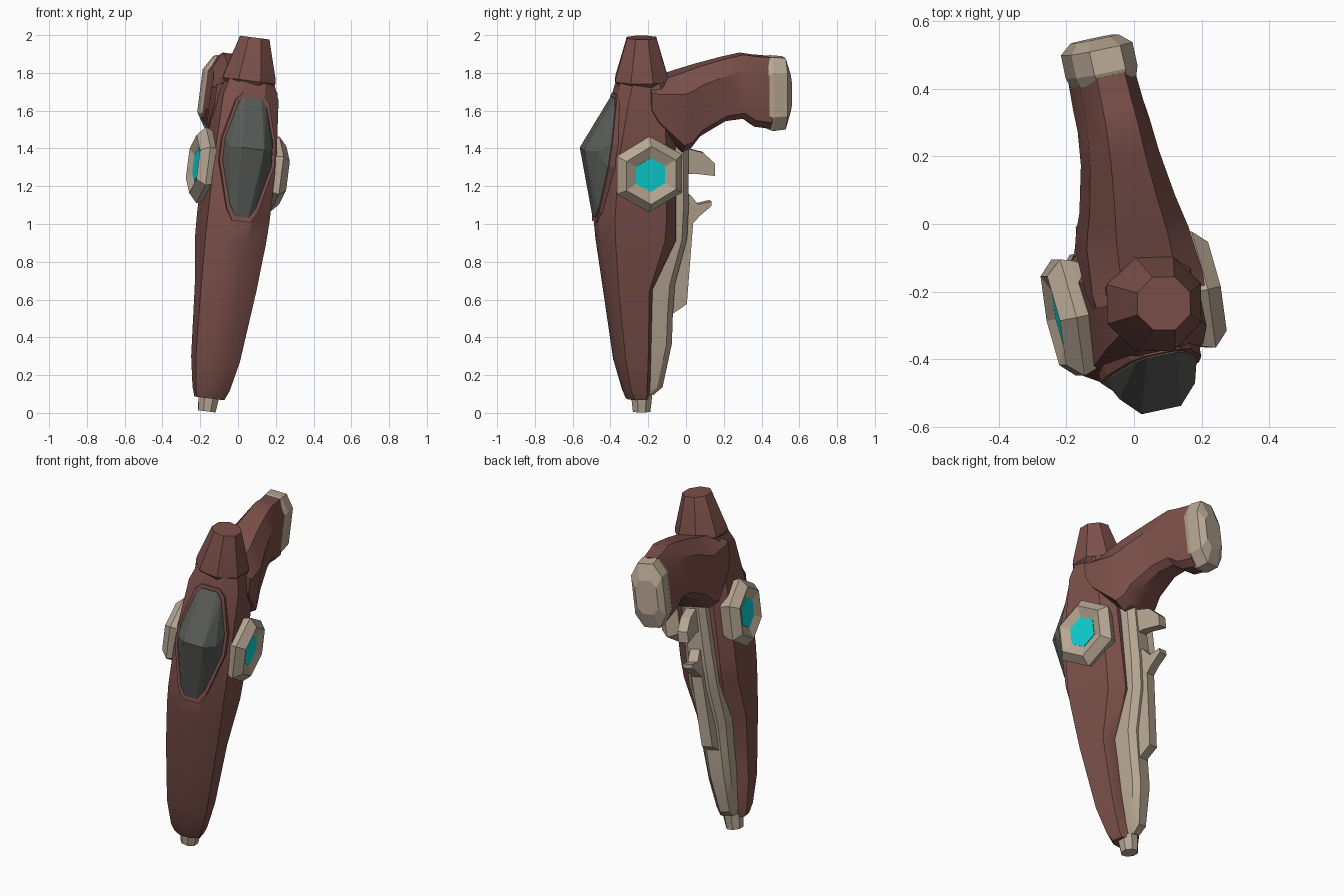
import bpy, bmesh, math
from mathutils import Matrix, Vector

# Whole model leans to the right and is turned slightly about its own axis
POSE = (Matrix.Translation((-0.165, -0.235, 0.008))
        @ Matrix.Rotation(math.radians(7.3), 4, 'Y')
        @ Matrix.Rotation(math.radians(12), 4, 'Z'))


def material(name, rgb):
    m = bpy.data.materials.new(name)
    m.diffuse_color = (*rgb, 1)
    return m


BROWN = material("red_brown", (0.20, 0.08, 0.068))
BEIGE = material("beige", (0.48, 0.39, 0.295))
GREY = material("dark_grey", (0.098, 0.104, 0.094))
CYAN = material("cyan", (0.004, 0.66, 0.66))


def finish(name, bm, mat, angle=28):
    bmesh.ops.recalc_face_normals(bm, faces=bm.faces)
    me = bpy.data.meshes.new(name)
    bm.to_mesh(me)
    bm.free()
    me.materials.append(mat)
    me.shade_smooth()
    me.set_sharp_from_angle(angle=math.radians(angle))
    ob = bpy.data.objects.new(name, me)
    ob.matrix_world = POSE
    bpy.context.collection.objects.link(ob)
    return ob


def loft(name, rings, mat, angle=28):
    bm = bmesh.new()
    vs = [[bm.verts.new(p) for p in r] for r in rings]
    n = len(vs[0])
    for a, b in zip(vs, vs[1:]):
        for i in range(n):
            j = (i + 1) % n
            bm.faces.new((a[i], a[j], b[j], b[i]))
    bm.faces.new(vs[0])
    bm.faces.new(vs[-1])
    return finish(name, bm, mat, angle)


def hull(name, pts, mat):
    bm = bmesh.new()
    for p in pts:
        bm.verts.new(p)
    bmesh.ops.convex_hull(bm, input=bm.verts)
    bmesh.ops.dissolve_limit(bm, angle_limit=0.03, verts=bm.verts, edges=bm.edges)
    return finish(name, bm, mat, 10)


def mirrored(half):
    """Close a half outline by mirroring it across x = 0."""
    return half + [(-p[0], *p[1:]) for p in reversed(half)]


def polygon(n, r, z, turn=0.0):
    return [(r * math.cos(turn + i * math.tau / n),
             r * math.sin(turn + i * math.tau / n), z) for i in range(n)]


def side_plate(name, outline, hw, mat):
    """Extrude a (back, up) outline across the width."""
    return loft(name, [[(s * hw, y, z) for y, z in outline] for s in (-1, 1)], mat)


# Main body: z, half width, front half width, front, front corner, back corner, back, back half width
body_rows = [
    (0.07, 0.075, 0.030, -0.08, -0.050, 0.01, 0.030, 0.04),
    (0.12, 0.092, 0.035, -0.10, -0.075, 0.01, 0.035, 0.05),
    (0.28, 0.120, 0.045, -0.145, -0.11, 0.01, 0.035, 0.07),
    (0.66, 0.150, 0.050, -0.20, -0.155, 0.01, 0.040, 0.09),
    (0.92, 0.165, 0.055, -0.238, -0.175, 0.09, 0.165, 0.10),
    (1.04, 0.168, 0.055, -0.25, -0.180, 0.10, 0.165, 0.10),
    (1.36, 0.168, 0.120, -0.195, -0.160, 0.10, 0.165, 0.10),
    (1.68, 0.150, 0.065, -0.148, -0.100, 0.09, 0.150, 0.09),
    (1.77, 0.120, 0.060, -0.125, -0.070, 0.07, 0.130, 0.07)]
loft("main_body", [mirrored([(fw, f, z), (hw, fc, z), (hw, bc, z), (bw, b, z)])
                   for z, hw, fw, f, fc, bc, b, bw in body_rows], BROWN)

# Tapered top collar and bottom tip
loft("top_collar", [polygon(8, r, z, 0.2) for z, r in
                    ((1.74, 0.13), (1.765, 0.152), (1.79, 0.148), (1.97, 0.092), (1.995, 0.085))], BROWN)
loft("bottom_tip", [polygon(8, r, z, 0.2) for z, r in
                    ((0.0, 0.05), (0.05, 0.056), (0.09, 0.06))], BEIGE)


# Front lens and its rim, both lying on a sloping plane
def on_slope(half, off):
    return [(s * u, -0.255 + 0.16 * (z - 1.04) + off, z) for u, z in half for s in (-1, 1)]


rim = [(0.05, 1.02), (0.085, 1.08), (0.15, 1.33), (0.145, 1.45), (0.09, 1.66), (0.055, 1.70)]
lens = [(0.035, 1.045), (0.07, 1.10), (0.133, 1.33), (0.13, 1.45), (0.075, 1.645), (0.045, 1.68)]
hull("lens_rim", on_slope(rim, 0) + on_slope(rim, 0.06), BROWN)
ridge = [(s * u, y, 1.41) for u, y in ((0.06, -0.322), (0.115, -0.265)) for s in (-1, 1)]
hull("front_lens", on_slope(lens, -0.005) + on_slope(lens, 0.02) + ridge, GREY)

# Hexagonal side discs with a recessed glowing centre
for side, s in (("right", 1), ("left", -1)):
    def hexes(rows):
        return [[(s * u, r * math.sin(i * math.tau / 6), 1.29 + r * math.cos(i * math.tau / 6))
                 for i in range(6)] for u, r in rows]
    loft(side + "_disc", hexes(((0.13, 0.17), (0.165, 0.19), (0.20, 0.203), (0.245, 0.155),
                                (0.222, 0.09))), BEIGE, 15)
    loft(side + "_disc_light", hexes(((0.220, 0.091), (0.226, 0.091))), CYAN)

# Rear grip: back, half width, bottom, top
grip_rows = [
    (0.02, 0.165, 1.62, 1.755), (0.06, 0.168, 1.54, 1.768), (0.20, 0.155, 1.39, 1.81),
    (0.25, 0.143, 1.41, 1.825), (0.30, 0.130, 1.47, 1.84), (0.44, 0.105, 1.545, 1.875),
    (0.54, 0.095, 1.555, 1.895), (0.60, 0.090, 1.51, 1.885), (0.69, 0.085, 1.495, 1.875)]
loft("rear_grip", [mirrored([(0.5 * hw, y, t), (hw, y, t - 0.25 * (t - b)),
                             (hw, y, b + 0.1 * (t - b)), (0.6 * hw, y, b)])
                   for y, hw, b, t in grip_rows], BROWN)

# Octagonal cap on the end of the grip
loft("grip_cap", [mirrored([(0.5 * hw, y, 1.68 + h), (hw, y, 1.68 + 0.6 * h),
                            (hw, y, 1.68 - 0.6 * h), (0.5 * hw, y, 1.68 - h)])
                  for y, hw, h in ((0.67, 0.085, 0.185), (0.70, 0.094, 0.197),
                                   (0.77, 0.094, 0.19), (0.80, 0.065, 0.10))], BEIGE, 15)

# Back spine: z, half width, back
spine_rows = [(0.09, 0.04, 0.06), (0.13, 0.05, 0.107), (0.36, 0.068, 0.155), (0.52, 0.072, 0.16),
              (0.68, 0.08, 0.17), (0.92, 0.085, 0.235), (1.10, 0.08, 0.245), (1.42, 0.07, 0.245)]
loft("back_spine", [mirrored([(hw, -0.02, z), (hw, b - 0.035, z), (0.6 * hw, b, z)])
                    for z, hw, b in spine_rows], BEIGE)

# Raised blade and two hooks along the spine
side_plate("spine_blade", [(0.13, 0.52), (0.16, 0.52), (0.238, 0.57), (0.272, 1.0),
                           (0.20, 1.04), (0.13, 0.9)], 0.032, BEIGE)
side_plate("lower_hook", [(0.20, 0.99), (0.272, 1.0), (0.31, 1.04), (0.372, 1.09), (0.372, 1.115),
                          (0.30, 1.10), (0.26, 1.15), (0.20, 1.17)], 0.03, BEIGE)
side_plate("upper_hook", [(0.20, 1.26), (0.28, 1.265), (0.39, 1.25), (0.39, 1.315),
                          (0.33, 1.375), (0.20, 1.41)], 0.03, BEIGE)
